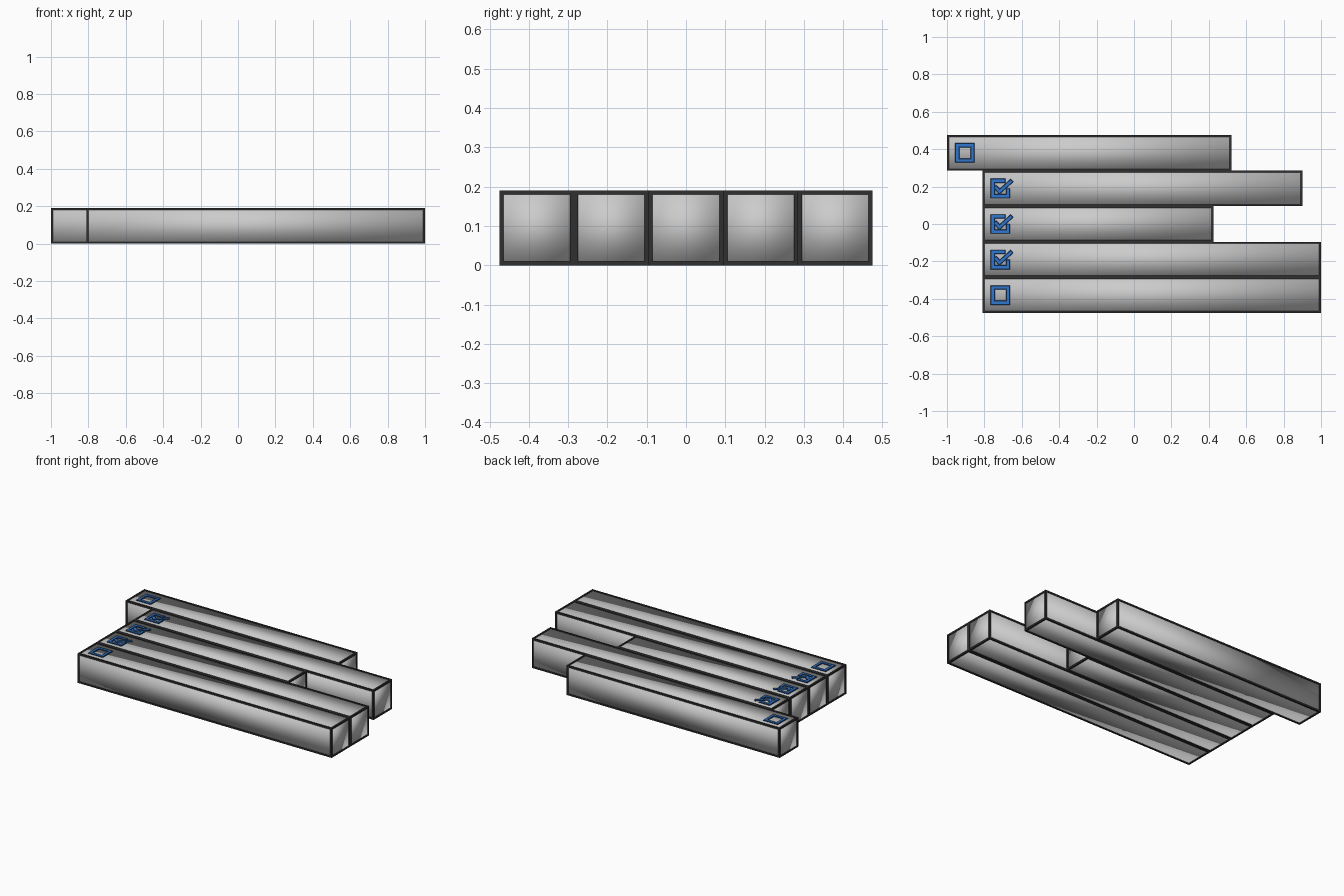
import bpy, bmesh
from mathutils import Vector

if "Cube" in bpy.data.objects:
    bpy.data.objects.remove(bpy.data.objects["Cube"])


def material(name, rgb):
    m = bpy.data.materials.new(name)
    m.diffuse_color = (*rgb, 1)
    m.use_nodes = True
    m.node_tree.nodes["Principled BSDF"].inputs["Base Color"].default_value = m.diffuse_color
    return m


GREY = material("light grey", (0.6, 0.6, 0.6))
DARK = material("dark edging", (0.03, 0.03, 0.03))
BLUE = material("blue", (0.03, 0.19, 0.62))
NAVY = material("navy", (0.006, 0.03, 0.12))


def add_box(bm, lo, hi):
    v = [bm.verts.new((x, y, z)) for x in (lo[0], hi[0])
         for y in (lo[1], hi[1]) for z in (lo[2], hi[2])]
    for f in ((0, 1, 3, 2), (4, 6, 7, 5), (0, 4, 5, 1),
              (2, 3, 7, 6), (0, 2, 6, 4), (1, 5, 7, 3)):
        bm.faces.new([v[i] for i in f])


def finish(bm, name, mat, smooth=False):
    bmesh.ops.recalc_face_normals(bm, faces=bm.faces)
    for f in bm.faces:
        f.smooth = smooth
    me = bpy.data.meshes.new(name)
    bm.to_mesh(me)
    bm.free()
    me.materials.append(mat)
    bpy.context.collection.objects.link(bpy.data.objects.new(name, me))


def add_strip(bm, pts, width, z0, z1, closed=False, extend=0.0):
    """Flat mitred band following a 2D path."""
    p = [Vector(q) for q in pts]
    n = len(p)
    if not closed:
        p[0] += (p[0] - p[1]).normalized() * extend
        p[-1] += (p[-1] - p[-2]).normalized() * extend
    rings = []
    for i in range(n):
        d_in = (p[i] - p[i - 1]).normalized() if closed or i else None
        d_out = (p[(i + 1) % n] - p[i]).normalized() if closed or i < n - 1 else None
        a, b = d_in or d_out, d_out or d_in
        na, nb = Vector((-a.y, a.x)), Vector((-b.y, b.x))
        off = (na + nb) / (1 + na.dot(nb)) * width / 2
        rings.append([bm.verts.new((q.x, q.y, z)) for q, z in
                      ((p[i] + off, z0), (p[i] - off, z0),
                       (p[i] - off, z1), (p[i] + off, z1))])
    for i in range(n if closed else n - 1):
        r, s = rings[i], rings[(i + 1) % n]
        for k in range(4):
            bm.faces.new((r[k], r[(k + 1) % 4], s[(k + 1) % 4], s[k]))
    if not closed:
        bm.faces.new(rings[0])
        bm.faces.new(rings[-1])


W, T = 0.19, 0.01          # bar size, edging thickness
# left end, right end, ticked
ROWS = [(-1.0, 0.52, False), (-0.81, 0.90, True), (-0.81, 0.425, True),
        (-0.81, 1.0, True), (-0.81, 1.0, False)]
H = 0.041
SQUARE = [(-H, H), (-H, -H), (H, -H), (H, H)]
OPEN_SQUARE = [(0.022, H), (-H, H), (-H, -H), (H, -H), (H, -0.004)]
TICK = [(-0.027, 0.008), (-0.005, -0.017), (0.058, 0.04)]

for i, (x0, x1, ticked) in enumerate(ROWS):
    yc = 0.38 - i * W
    lo, hi = (x0, yc - W / 2, 0.0), (x1, yc + W / 2, W)

    # bar body, smooth shaded
    bm = bmesh.new()
    add_box(bm, [c + T / 2 for c in lo], [c - T / 2 for c in hi])
    finish(bm, f"bar_{i + 1}", GREY, smooth=True)

    # dark edging: one beam on each of the twelve edges
    bm = bmesh.new()
    for axis in range(3):
        u, v = [k for k in range(3) if k != axis]
        for su in (0, 1):
            for sv in (0, 1):
                a, b = list(lo), list(hi)
                for k, s in ((u, su), (v, sv)):
                    if s:
                        a[k] = hi[k] - T
                    else:
                        b[k] = lo[k] + T
                add_box(bm, a, b)
    finish(bm, f"edging_{i + 1}", DARK)

    # checkbox: blue band over a slightly wider navy outline
    paths = [OPEN_SQUARE, TICK] if ticked else [SQUARE]
    for name, mat, width, top, ext in (("outline", NAVY, 0.022, 0.1875, 0.005),
                                       ("checkbox", BLUE, 0.012, 0.1895, 0.0)):
        bm = bmesh.new()
        for path in paths:
            pts = [(x0 + 0.096 + x, yc + y) for x, y in path]
            lift = 0.0003 if path is TICK else 0
            add_strip(bm, pts, width, 0.184, top + lift,
                      closed=path is SQUARE, extend=ext)
        finish(bm, f"{name}_{i + 1}", mat)
